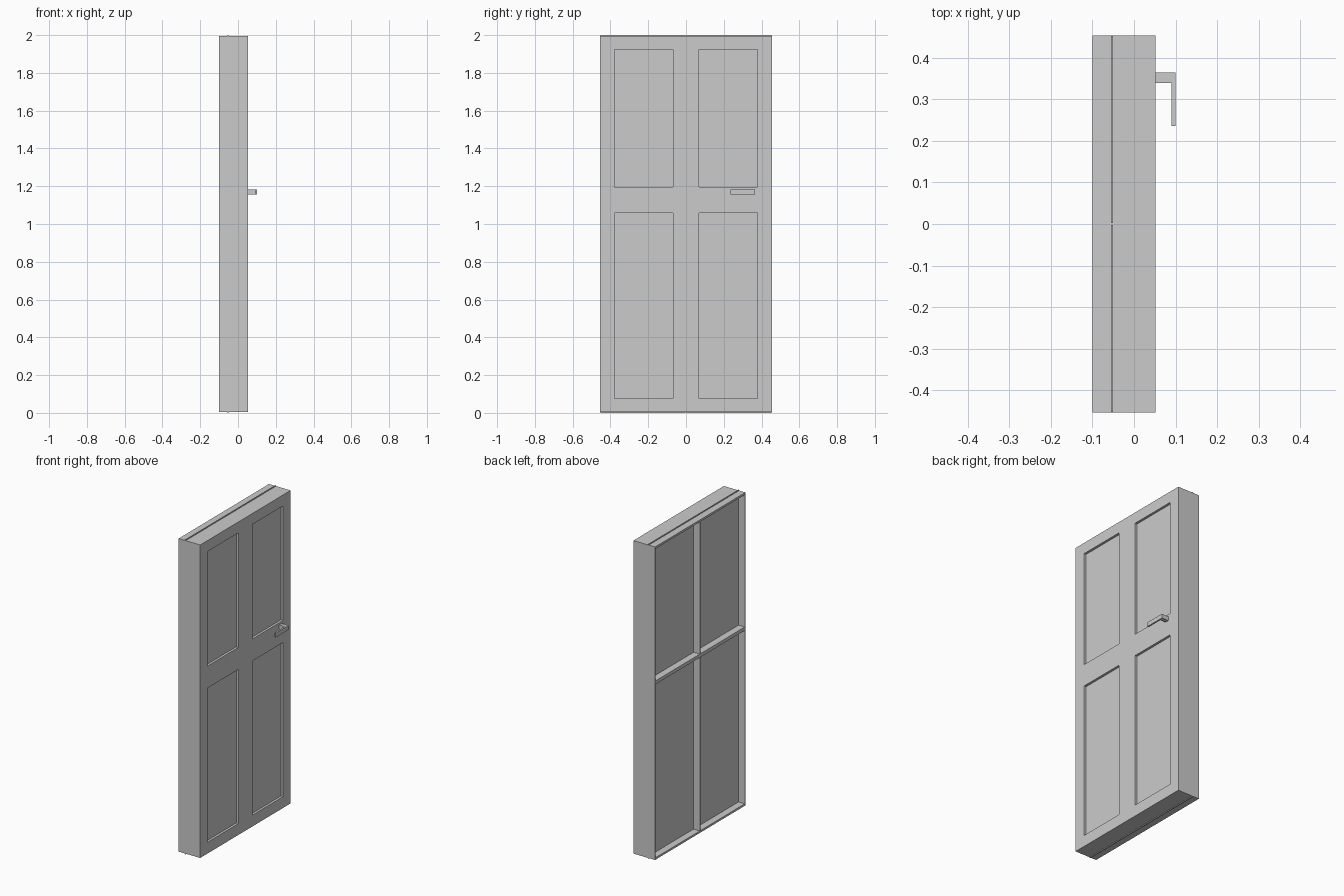
import bpy
import bmesh
from mathutils import Matrix, Vector

if "Cube" in bpy.data.objects:
    bpy.data.objects.remove(bpy.data.objects["Cube"])


def boxes(name, spans):
    """One object from boxes given as ((x0, x1), (y0, y1), (z0, z1))."""
    bm = bmesh.new()
    for span in spans:
        centre = Vector([(a + b) / 2 for a, b in span])
        size = [b - a for a, b in span]
        bmesh.ops.create_cube(bm, size=1, matrix=Matrix.Translation(centre) @ Matrix.Diagonal((*size, 1)))
    mesh = bpy.data.meshes.new(name)
    bm.to_mesh(mesh)
    bm.free()
    obj = bpy.data.objects.new(name, mesh)
    bpy.context.collection.objects.link(obj)
    return obj


def both_sides(y0, y1):
    return [(-y1, -y0), (y0, y1)]


BACK, FRONT, HALF = -0.1, 0.052, 0.454

# Door body
door = boxes("door_body", [((BACK, FRONT), (-HALF, HALF), (0.005, 1.995))])

# Shallow front panels and deeper bays between thin ribs on the back
front_cuts = [((FRONT - 0.015, FRONT + 0.05), y, z)
              for y in both_sides(0.07, 0.379) for z in [(0.077, 1.057), (1.197, 1.925)]]
back_cuts = [((BACK - 0.05, -0.053), y, z)
             for y in both_sides(0.004, HALF - 0.006) for z in [(0.018, 1.12), (1.142, 1.982)]]
cutter = boxes("panel_cutter", front_cuts + back_cuts)
cutter.hide_render = True
cutter.display_type = 'WIRE'
cut = door.modifiers.new("panel_recesses", 'BOOLEAN')
cut.operation = 'DIFFERENCE'
cut.solver = 'EXACT'
cut.object = cutter

# Thin backing sheets, just proud of the top and bottom edges
boxes("backing_sheets", [((-0.056, -0.05), y, (0, 2)) for y in both_sides(0.003, HALF - 0.001)])

# Lever handle: an L profile extruded upwards
profile = [(0.05, 0.34), (0.09, 0.34), (0.09, 0.236), (0.1, 0.236), (0.1, 0.365), (0.05, 0.365)]
bm = bmesh.new()
face = bm.faces.new([bm.verts.new((x, y, 1.156)) for x, y in profile])
top = bmesh.ops.extrude_face_region(bm, geom=[face])["geom"]
bmesh.ops.translate(bm, vec=(0, 0, 0.027), verts=[v for v in top if isinstance(v, bmesh.types.BMVert)])
bmesh.ops.recalc_face_normals(bm, faces=bm.faces)
mesh = bpy.data.meshes.new("lever_handle")
bm.to_mesh(mesh)
bm.free()
bpy.context.collection.objects.link(bpy.data.objects.new("lever_handle", mesh))
